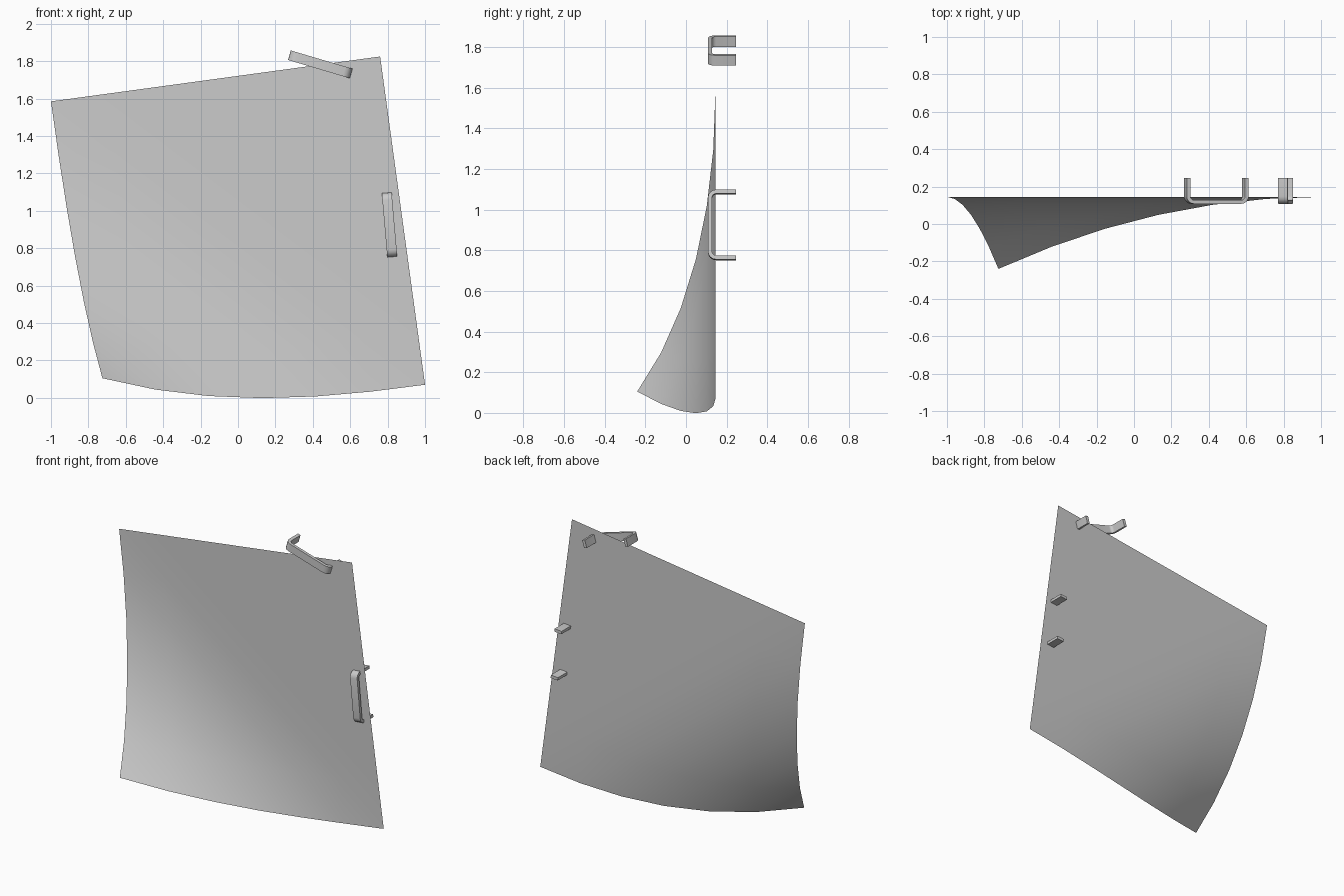
import bpy, bmesh
from math import sin, cos, radians, pi
from mathutils import Matrix, Vector

if "Cube" in bpy.data.objects:
    bpy.data.objects.remove(bpy.data.objects["Cube"])


def finish(name, bm, angle):
    bmesh.ops.recalc_face_normals(bm, faces=bm.faces)
    mesh = bpy.data.meshes.new(name)
    bm.to_mesh(mesh)
    bm.free()
    ob = bpy.data.objects.new(name, mesh)
    bpy.context.collection.objects.link(ob)
    bpy.ops.object.select_all(action='DESELECT')
    ob.select_set(True)
    bpy.context.view_layer.objects.active = ob
    bpy.ops.object.shade_smooth_by_angle(angle=radians(angle))
    return ob


# Square paper sheet, its lower left corner curling forward
def paper_sheet(n=6):
    top_right = Vector((0.76, 0.145, 1.825))
    across = Vector((-1.76, 0, -0.24))
    down = Vector((0.24, 0, -1.755))
    bm = bmesh.new()
    rows = []
    for j in range(n + 1):
        row = []
        for i in range(n + 1):
            u, v = i / n, j / n
            s = max(0, u + v - 1)
            curl = Vector((0.035 * s ** 2, -0.385 * s ** 2, 0.275 * s ** 2.5))
            row.append(bm.verts.new(top_right + across * u + down * v + curl))
        rows.append(row)
    for j in range(n):
        for i in range(n):
            a, b = rows[j][i], rows[j][i + 1]
            c, d = rows[j + 1][i + 1], rows[j + 1][i]
            # split along the fold direction
            bm.faces.new((a, b, d))
            bm.faces.new((b, c, d))
    return finish("paper_sheet", bm, 60)


# Flat wire staple: rounded U profile extruded across its width
def staple(name, x, z, angle, length=0.345, width=0.053, thick=0.02):
    half, front, back, r = length / 2, 0.108, 0.245, 0.04

    def side(inset):
        rad = r - inset
        pts = [(half - inset, back)]
        for k in range(5):
            a = k / 4 * pi / 2
            pts.append((half - r + rad * cos(a), front + r - rad * sin(a)))
        return pts + [(-px, py) for px, py in reversed(pts)]

    outer, inner = side(0), side(thick)
    bm = bmesh.new()
    for k in range(len(outer) - 1):
        quad = (outer[k], outer[k + 1], inner[k + 1], inner[k])
        bm.faces.new([bm.verts.new((px, py, -width / 2)) for px, py in quad])
    bmesh.ops.remove_doubles(bm, verts=bm.verts, dist=1e-5)
    ext = bmesh.ops.extrude_face_region(bm, geom=bm.faces[:], use_keep_orig=True)
    moved = [g for g in ext["geom"] if isinstance(g, bmesh.types.BMVert)]
    bmesh.ops.translate(bm, verts=moved, vec=(0, 0, width))
    bm.transform(Matrix.Translation((x, 0, z)) @ Matrix.Rotation(radians(angle), 4, 'Y'))
    return finish(name, bm, 35)


paper_sheet()
staple("top_staple", 0.44, 1.783, 16.5)
staple("side_staple", 0.81, 0.925, 85)
